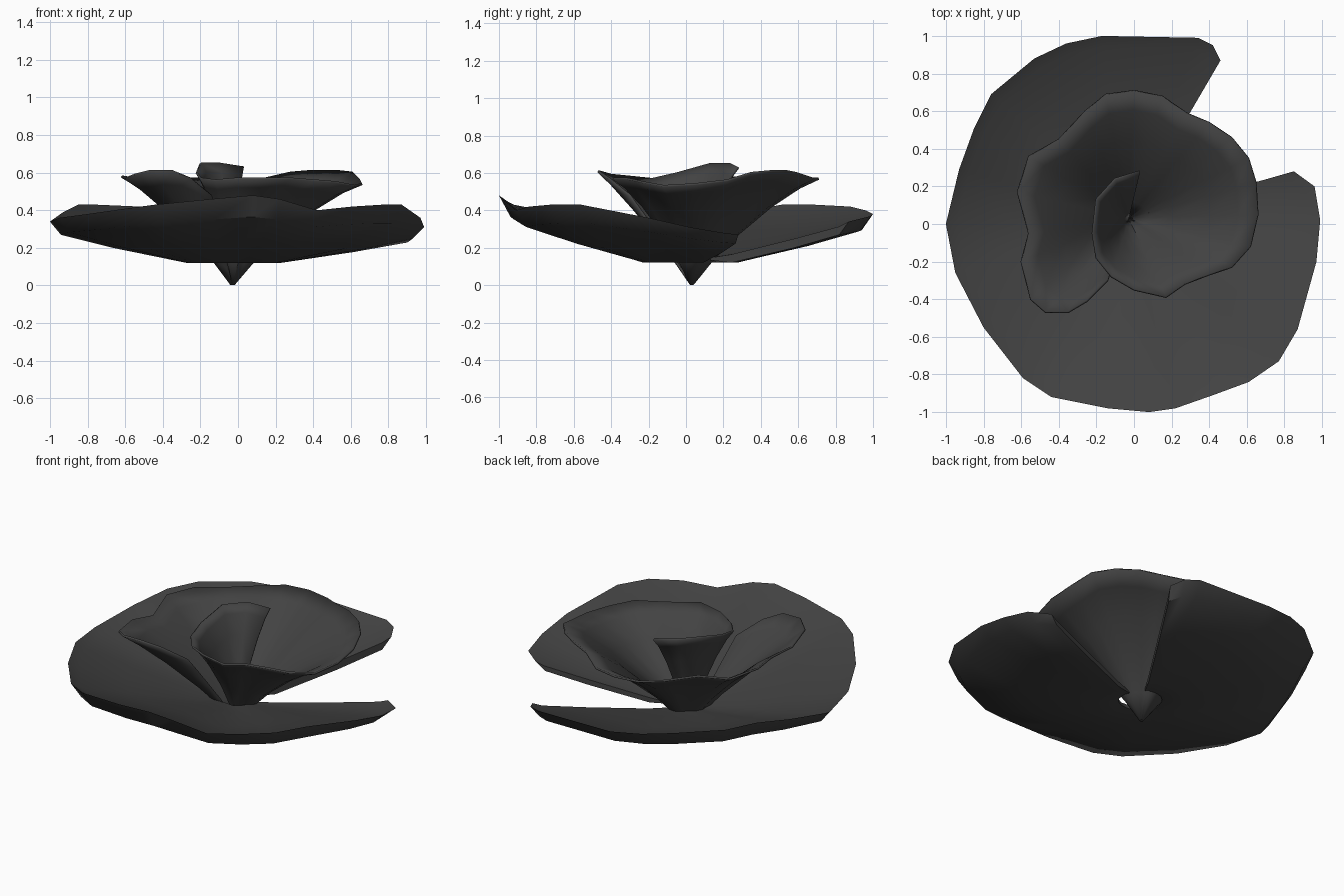
import bpy
import bmesh
from mathutils import Vector

cube = bpy.data.objects.get("Cube")
if cube:
    bpy.data.objects.remove(cube, do_unlink=True)

# One dark grey for the whole fungus
grey = bpy.data.materials.new("dark_grey")
grey.use_nodes = True
colour = (0.055, 0.055, 0.055, 1)
grey.diffuse_color = colour
shader = grey.node_tree.nodes["Principled BSDF"]
shader.inputs["Base Color"].default_value = colour
shader.inputs["Roughness"].default_value = 0.9

CENTRE = Vector((-0.03, 0.03, 0))


def sweep_rim(name, rim, profile, base, closed=False, straighten=0):
    """Sweep a radial profile of (reach, rise) steps along an open rim line.

    A closed profile gives a solid body with end caps; straighten flattens
    the profile's curve toward the last end of the rim.
    """
    bm = bmesh.new()
    rows = []
    for i, point in enumerate(rim):
        edge = Vector(point)
        blend = straighten * (i / (len(rim) - 1)) ** 6
        row = []
        for reach, rise in profile:
            spot = CENTRE.lerp(edge, reach)
            spot.z = base + (edge.z - base) * (rise + (reach - rise) * blend)
            row.append(bm.verts.new(spot))
        rows.append(row)
    steps = len(profile)
    for row, after in zip(rows, rows[1:]):
        for j in range(steps if closed else steps - 1):
            k = (j + 1) % steps
            bm.faces.new((row[j], after[j], after[k], row[k]))
    if closed:
        bm.faces.new(rows[0])
        bm.faces.new(rows[-1])
    bmesh.ops.recalc_face_normals(bm, faces=bm.faces)
    mesh = bpy.data.meshes.new(name)
    bm.to_mesh(mesh)
    bm.free()
    mesh.materials.append(grey)
    sheet = bpy.data.objects.new(name, mesh)
    bpy.context.collection.objects.link(sheet)
    bpy.ops.object.select_all(action="DESELECT")
    sheet.select_set(True)
    bpy.context.view_layer.objects.active = sheet
    bpy.ops.object.shade_smooth_by_angle(angle=0.7)
    return sheet


# Wide thick dish with a gap at the back left and a blunt lip
outer_rim = [
    (.46, .87, .34), (.42, .95, .36), (.34, .99, .37), (-.17, 1, .38),
    (-.36, .96, .4), (-.53, .88, .42), (-.76, .69, .43), (-.85, .51, .43),
    (-.93, .29, .39), (-1, 0, .34), (-.95, -.26, .36), (-.8, -.55, .38),
    (-.59, -.82, .41), (-.44, -.92, .43), (-.14, -.98, .46), (.08, -1, .48),
    (.22, -.98, .46), (.42, -.91, .4), (.61, -.84, .42), (.77, -.73, .43),
    (.87, -.56, .43), (.97, -.2, .36), (.99, .02, .31), (.96, .2, .28),
    (.85, .28, .27),
]
underside = [(.12, .06), (.25, 0), (.65, .36), (.94, .68), (1, 1)]
upper_side = [(.94, .88), (.65, .58), (.25, .2), (.12, .12)]
sweep_rim("outer_dish", outer_rim, underside + upper_side, 0.12, closed=True)

# Rolled funnel that winds outward from the middle and overlaps itself
inner_rim = [
    (.03, .28, .63), (-.1, .24, .65), (-.2, .13, .65), (-.22, -.05, .6),
    (-.2, -.18, .57), (-.12, -.28, .56), (0, -.35, .57), (.17, -.39, .57),
    (.27, -.32, .57), (.4, -.27, .56), (.52, -.23, .55), (.62, -.12, .53),
    (.66, .05, .54), (.65, .22, .56), (.61, .35, .6), (.52, .46, .61),
    (.4, .54, .61), (.28, .59, .6), (.15, .68, .57), (0, .71, .57),
    (-.15, .69, .57), (-.26, .6, .57), (-.4, .45, .58), (-.56, .36, .57),
    (-.62, .17, .58), (-.56, -.05, .55), (-.6, -.2, .57), (-.55, -.4, .59),
    (-.47, -.47, .61), (-.35, -.47, .61), (-.25, -.41, .57), (-.14, -.3, .48),
]
funnel_profile = [(.01, .01), (.15, .22), (.33, .45), (.62, .74), (.85, .92), (1, 1)]
funnel = sweep_rim("inner_funnel", inner_rim, funnel_profile, 0, straighten=.9)
skin = funnel.modifiers.new("skin", "SOLIDIFY")
skin.thickness = 0.012
skin.offset = 0
